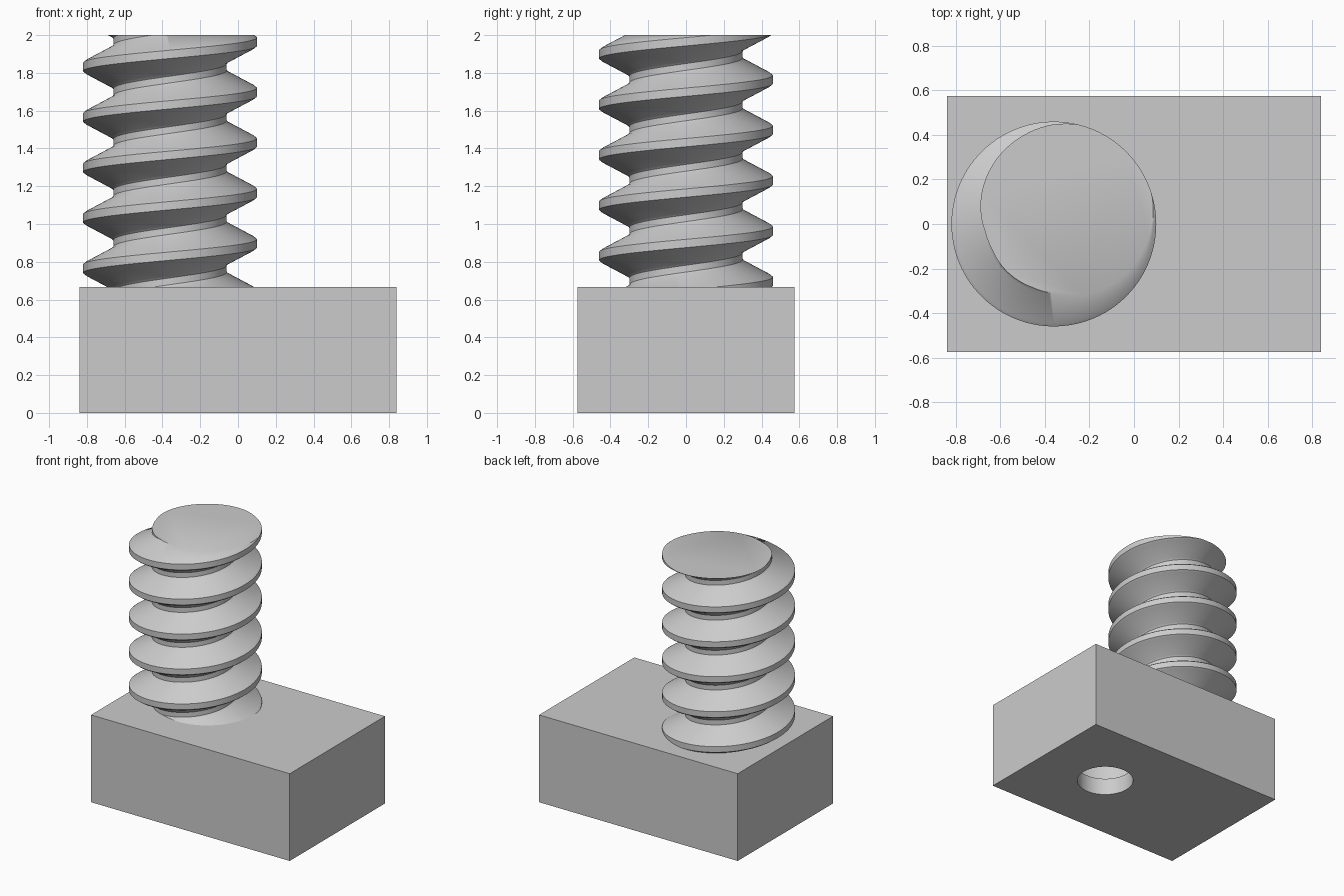
import bpy, bmesh, math

if "Cube" in bpy.data.objects:
    bpy.data.objects.remove(bpy.data.objects["Cube"])

PITCH = 0.267
CX = -0.36           # screw axis
BLOCK_TOP = 0.667
STEPS = 96           # segments per turn
TURNS = 8

grey = bpy.data.materials.new("plain grey")
grey.diffuse_color = (0.6, 0.6, 0.6, 1)
grey.use_nodes = True
grey.node_tree.nodes["Principled BSDF"].inputs["Base Color"].default_value = grey.diffuse_color


def make_object(name, bm):
    mesh = bpy.data.meshes.new(name)
    bm.to_mesh(mesh)
    bm.free()
    obj = bpy.data.objects.new(name, mesh)
    bpy.context.collection.objects.link(obj)
    mesh.materials.append(grey)
    return obj


def select(obj):
    bpy.ops.object.select_all(action='DESELECT')
    obj.select_set(True)
    bpy.context.view_layer.objects.active = obj


def smooth(obj):
    select(obj)
    bpy.ops.object.shade_smooth_by_angle(angle=math.radians(28))


def bore(name, radius, z0, z1):
    bm = bmesh.new()
    bmesh.ops.create_cone(bm, cap_ends=True, segments=64,
                          radius1=radius, radius2=radius, depth=z1 - z0)
    bmesh.ops.translate(bm, verts=bm.verts, vec=(0.27, 0, (z0 + z1) / 2))
    obj = make_object(name, bm)
    obj.hide_render = True
    return obj


# Base block
bm = bmesh.new()
bmesh.ops.create_cube(bm, size=1)
bmesh.ops.scale(bm, verts=bm.verts, vec=(1.68, 1.15, BLOCK_TOP))
bmesh.ops.translate(bm, verts=bm.verts, vec=(0, 0, BLOCK_TOP / 2))
block = make_object("base_block", bm)

# Round hole in the underside, opening into a wider chamber
for cutter in (bore("hole_cutter", 0.20, -0.1, 0.2),
               bore("chamber_cutter", 0.30, 0.13, 0.5)):
    mod = block.modifiers.new("bore", 'BOOLEAN')
    mod.object = cutter
    mod.operation = 'DIFFERENCE'
    mod.solver = 'EXACT'
    select(block)
    bpy.ops.object.modifier_apply(modifier=mod.name)
    bpy.data.objects.remove(cutter)
smooth(block)

# Thread profile over one pitch: (height, radius), root to crest to root
half = [(0, 0.30), (0.018, 0.30), (0.03, 0.31), (0.10, 0.445), (0.1115, 0.46)]
profile = half + [(PITCH - z, r) for z, r in reversed(half)]

# Screw: sweep the profile up a right-handed helix
bm = bmesh.new()
start = 1.8315 - 6 * PITCH
columns = []
for s in range(TURNS * STEPS + 1):
    a = 2 * math.pi * s / STEPS
    rise = start + PITCH * s / STEPS
    columns.append([bm.verts.new((CX + r * math.cos(a), r * math.sin(a), rise + z))
                    for z, r in profile])
for c0, c1 in zip(columns, columns[1:]):
    for j in range(len(profile) - 1):
        bm.faces.new((c0[j], c1[j], c1[j + 1], c0[j + 1]))
bmesh.ops.remove_doubles(bm, verts=bm.verts, dist=1e-4)

# Trim both ends flat and cap them
for z, direction in ((2.0, 1), (BLOCK_TOP - 0.007, -1)):
    cut = bmesh.ops.bisect_plane(bm, geom=bm.verts[:] + bm.edges[:] + bm.faces[:],
                                 dist=1e-6, plane_co=(0, 0, z),
                                 plane_no=(0, 0, direction), clear_outer=True)
    rim = [e for e in cut["geom_cut"] if isinstance(e, bmesh.types.BMEdge)]
    bmesh.ops.edgeloop_fill(bm, edges=rim)
bmesh.ops.recalc_face_normals(bm, faces=bm.faces)
screw = make_object("threaded_screw", bm)
smooth(screw)
